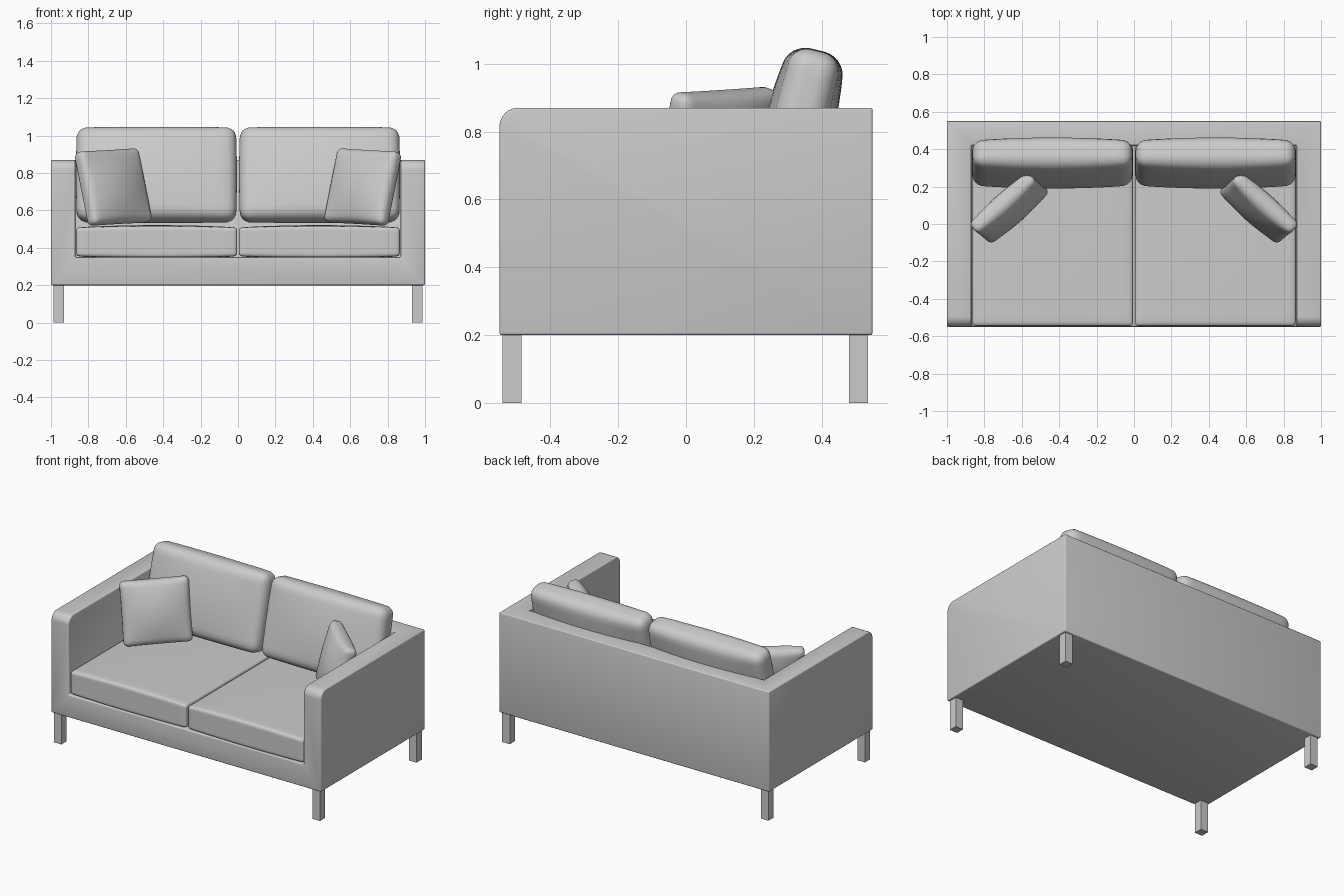
import bpy, bmesh
from math import radians, sin, pi
from mathutils import Vector, Matrix

if "Cube" in bpy.data.objects:
    bpy.data.objects.remove(bpy.data.objects["Cube"])


def finish(name, bm, smooth=True):
    bmesh.ops.recalc_face_normals(bm, faces=bm.faces[:])
    me = bpy.data.meshes.new(name)
    bm.to_mesh(me)
    bm.free()
    ob = bpy.data.objects.new(name, me)
    bpy.context.collection.objects.link(ob)
    activate(ob)
    if smooth:
        bpy.ops.object.shade_smooth_by_angle(angle=radians(35))
    return ob


def activate(ob):
    bpy.ops.object.select_all(action='DESELECT')
    ob.select_set(True)
    bpy.context.view_layer.objects.active = ob


def box_bm(x0, x1, y0, y1, z0, z1):
    bm = bmesh.new()
    bmesh.ops.create_cube(bm, size=1)
    for v in bm.verts:
        v.co = Vector(((x0 + x1) / 2 + v.co.x * (x1 - x0),
                       (y0 + y1) / 2 + v.co.y * (y1 - y0),
                       (z0 + z1) / 2 + v.co.z * (z1 - z0)))
    return bm


def cushion(name, size, r, crown, matrix, edge_fade=1.0, waist=0.0, bulge=0.0):
    """Rounded box in local x/y, thickness along z, crowned in the middle."""
    bm = bmesh.new()
    bmesh.ops.create_cube(bm, size=2)
    bmesh.ops.subdivide_edges(bm, edges=bm.edges[:], cuts=19, use_grid_fill=True)
    half = Vector(size) / 2
    for v in bm.verts:
        p = Vector([sin(c * pi / 2) * h for c, h in zip(v.co, half)])
        core = Vector([max(-(h - r), min(h - r, c)) for c, h in zip(p, half)])
        d = p - core
        if d.length > 1e-9:
            p = core + d.normalized() * r
        u, w = p.x / half.x, p.y / half.y
        cu, cw = 1 - u * u, 1 - w * w
        p.z += p.z / half.z * crown * cu * (1 - edge_fade * (1 - cw))
        # sides pinch in (waist) or swell out (bulge) at mid-length
        p.x *= 1 + (bulge - waist) * cw
        p.y *= 1 + (bulge - waist) * cu
        v.co = p
    bm.transform(matrix)
    return finish(name, bm)


# Frame: one block with rounded arm fronts, seat well cut out
bm = box_bm(-1, 1, -0.55, 0.55, 0.2, 0.87)
front_top = [e for e in bm.edges
             if all(v.co.y < 0 and v.co.z > 0.8 for v in e.verts)]
bmesh.ops.bevel(bm, geom=front_top, offset=0.055, segments=8, profile=0.5,
                affect='EDGES')
frame = finish("frame", bm, False)
cutter = finish("well_cutter", box_bm(-0.87, 0.87, -1, 0.42, 0.35, 1.2), False)
cutter.hide_render = True
activate(frame)
m = frame.modifiers.new("well", 'BOOLEAN')
m.operation, m.solver, m.object = 'DIFFERENCE', 'EXACT', cutter
bpy.ops.object.modifier_apply(modifier=m.name)
bpy.data.objects.remove(cutter)
b = frame.modifiers.new("soft_edges", 'BEVEL')
b.width, b.segments, b.limit_method, b.angle_limit = 0.007, 3, 'ANGLE', radians(40)
bpy.ops.object.modifier_apply(modifier=b.name)
bpy.ops.object.shade_smooth_by_angle(angle=radians(35))

for s, side in ((-1, "left"), (1, "right")):
    # Legs
    for y, end in ((-0.513, "front"), (0.509, "back")):
        x = s * 0.958
        finish(f"{end}_leg_{side}",
               box_bm(x - 0.028, x + 0.028, y - 0.028, y + 0.028, 0, 0.205), False)

    # Seat cushion
    cushion(f"seat_cushion_{side}", (0.86, 0.965, 0.155), 0.018, 0.012,
            Matrix.Translation((s * 0.435, -0.0625, 0.432)), edge_fade=0.4)

    # Back cushion, leaning back
    cushion(f"back_cushion_{side}", (0.85, 0.51, 0.145), 0.055, 0.032,
            Matrix.Translation((s * 0.436, 0.326, 0.79))
            @ Matrix.Rotation(radians(90 - 14), 4, 'X'),
            edge_fade=0.75, bulge=0.012)

    # Throw pillow, turned inward and leaning into the corner
    cushion(f"throw_pillow_{side}", (0.425, 0.405, 0.075), 0.03, 0.042,
            Matrix.Translation((s * 0.667, 0.085, 0.725))
            @ Matrix.Rotation(radians(-s * 41), 4, 'Z')
            @ Matrix.Rotation(radians(90 - 14), 4, 'X')
            @ Matrix.Rotation(radians(-s * 2.5), 4, 'Z'),
            edge_fade=0.9, waist=0.01)
